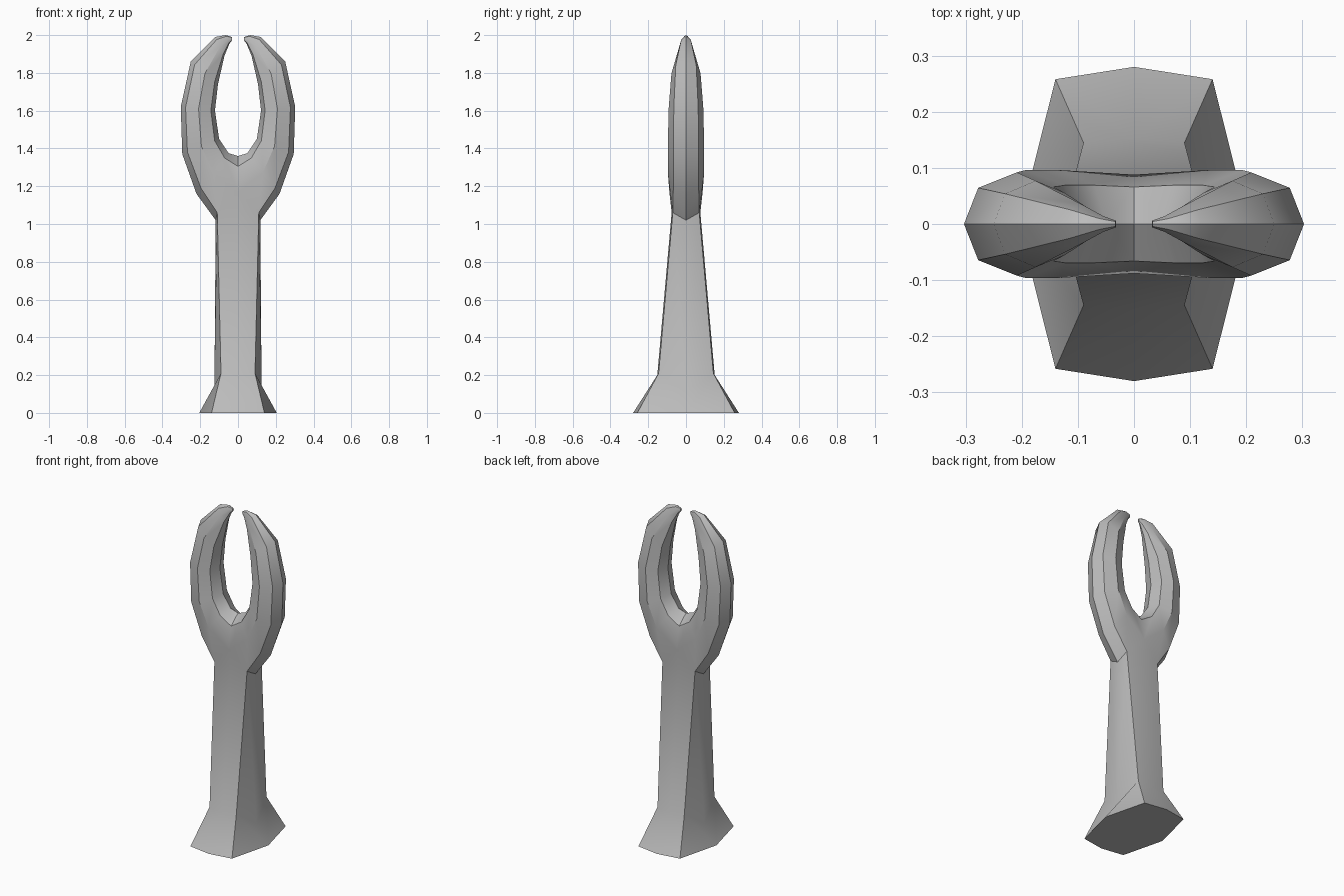
import bpy, bmesh
from mathutils import Vector

cube = bpy.data.objects.get("Cube")
if cube:
    bpy.data.objects.remove(cube)

# One plain grey for the whole piece
grey = bpy.data.materials.new("plain grey")
grey.use_nodes = True
colour = (0.5, 0.5, 0.5, 1)
grey.diffuse_color = colour
grey.node_tree.nodes["Principled BSDF"].inputs["Base Color"].default_value = colour

bm = bmesh.new()


def ring(points):
    return [bm.verts.new(p) for p in points]


def bridge(a, b):
    for i in range(len(a) - 1):
        bm.faces.new((a[i], a[i + 1], b[i + 1], b[i]))


# Quarter of the shaft: side middle, corner, front middle of each ring
base = ring([(.205, 0, 0), (.14, .258, 0), (0, .28, 0)])
ankle = ring([(.125, 0, .11), (.09, .145, .21), (0, .152, .2)])
neck = ring([(.118, 0, 1.02), (.11, .07, 1.06), (0, .076, 1.06)])
bridge(base, ankle)
bridge(ankle, neck)
bm.faces.new(base + [bm.verts.new((0, 0, 0))])

# Quarter of the fork: crotch first, then sections along the curved prong
crotch = ring([(0, .088, 1.17), (0, .066, 1.305), (0, 0, 1.36)])
row = neck[:2] + crotch
bm.faces.new((neck[1], neck[2], crotch[0]))

# Outer x, z; inner x, z; half depth
stations = [
    (.22, 1.16, .05, 1.375, .096),
    (.295, 1.37, .10, 1.45, .096),
    (.303, 1.62, .122, 1.6, .092),
    (.25, 1.86, .106, 1.74, .077),
    (.12, 1.99, .072, 1.89, .036),
    (.065, 2.0, .045, 1.955, .014),
    (.033, 1.99, .032, 1.972, .006),
]
# Share of the way inward, share of the half depth
section = [(0, 0), (.14, .7), (.52, 1), (.88, .72), (1, 0)]
for ox, oz, ix, iz, depth in stations:
    outer, inner = Vector((ox, 0, oz)), Vector((ix, 0, iz))
    points = [outer.lerp(inner, t) + Vector((0, d * depth, 0)) for t, d in section]
    new_row = ring(points)
    bridge(row, new_row)
    row = new_row
bm.faces.new(row)

# Mirror the quarter across both middle planes
for axis in "XY":
    geom = bm.verts[:] + bm.edges[:] + bm.faces[:]
    bmesh.ops.mirror(bm, geom=geom, axis=axis, merge_dist=.0005)
bmesh.ops.remove_doubles(bm, verts=bm.verts[:], dist=.0005)
bmesh.ops.recalc_face_normals(bm, faces=bm.faces[:])

mesh = bpy.data.meshes.new("forked_post")
bm.to_mesh(mesh)
bm.free()
mesh.materials.append(grey)
post = bpy.data.objects.new("forked_post", mesh)
bpy.context.collection.objects.link(post)

# Smooth faces with crisp ridges
bpy.ops.object.select_all(action="DESELECT")
post.select_set(True)
bpy.context.view_layer.objects.active = post
bpy.ops.object.shade_smooth_by_angle(angle=.6)
